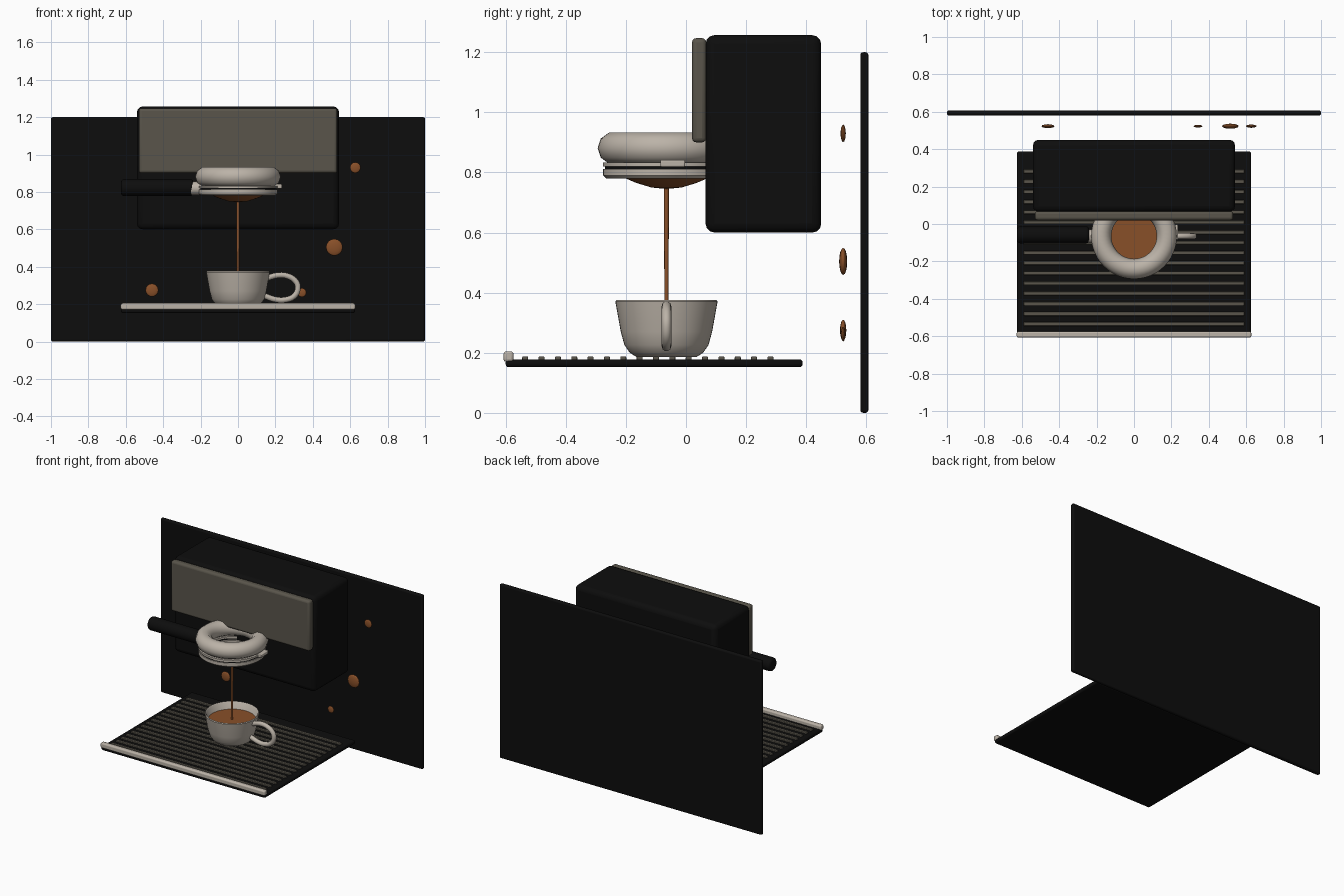
import bpy, bmesh, math
from mathutils import Matrix

cube = bpy.data.objects.get("Cube")
if cube:
    bpy.data.objects.remove(cube, do_unlink=True)


def material(name, rgb):
    m = bpy.data.materials.new(name)
    m.use_nodes = True
    m.diffuse_color = (*rgb, 1)
    m.node_tree.nodes["Principled BSDF"].inputs["Base Color"].default_value = (*rgb, 1)
    return m


black = material("matte black", (0.004, 0.004, 0.004))
steel = material("dark steel", (0.1, 0.09, 0.07))
cream = material("cream ceramic", (0.5, 0.45, 0.39))
coffee = material("coffee brown", (0.25, 0.08, 0.022))

CY = -0.065  # depth of the brewing axis


def finish(obj, name, mat):
    obj.name = name
    obj.data.materials.append(mat)
    bpy.ops.object.select_all(action="DESELECT")
    obj.select_set(True)
    bpy.context.view_layer.objects.active = obj
    bpy.ops.object.shade_smooth_by_angle(angle=math.radians(40))
    return obj


def box(name, x, y, z, mat, bevel=0.0):
    """Box from (min, max) pairs, with rounded edges."""
    bpy.ops.mesh.primitive_cube_add(size=1)
    obj = bpy.context.object
    spans = (x, y, z)
    obj.data.transform(Matrix.Diagonal([b - a for a, b in spans]).to_4x4())
    obj.location = [(a + b) / 2 for a, b in spans]
    if bevel:
        mod = obj.modifiers.new("rounded edges", "BEVEL")
        mod.width, mod.segments = bevel, 3
    return finish(obj, name, mat)


def lathe(name, profile, mat, steps=48, closed=False):
    """Revolve (radius, height) points about the brewing axis."""
    bm = bmesh.new()
    verts = [bm.verts.new((r, 0, z)) for r, z in profile]
    pairs = list(zip(verts, verts[1:]))
    if closed:
        pairs.append((verts[-1], verts[0]))
    edges = [bm.edges.new(p) for p in pairs]
    bmesh.ops.spin(bm, geom=verts + edges, axis=(0, 0, 1), cent=(0, 0, 0),
                   angle=math.tau, steps=steps)
    bmesh.ops.remove_doubles(bm, verts=bm.verts, dist=0.0001)
    bmesh.ops.recalc_face_normals(bm, faces=bm.faces)
    mesh = bpy.data.meshes.new(name)
    bm.to_mesh(mesh)
    bm.free()
    obj = bpy.data.objects.new(name, mesh)
    obj.location.y = CY
    bpy.context.collection.objects.link(obj)
    return finish(obj, name, mat)


def rod(name, x, y, z, radius, mat, bevel):
    """Round bar along x."""
    bpy.ops.mesh.primitive_cylinder_add(vertices=24, radius=radius, depth=x[1] - x[0],
                                        location=(sum(x) / 2, y, z),
                                        rotation=(0, math.pi / 2, 0))
    obj = bpy.context.object
    mod = obj.modifiers.new("rounded ends", "BEVEL")
    mod.width, mod.segments, mod.limit_method = bevel, 3, "ANGLE"
    return finish(obj, name, mat)


# Back wall, machine body and its front panel
box("back_wall", (-1, 1), (0.58, 0.607), (0, 1.2), black, 0.01)
box("machine_body", (-0.54, 0.54), (0.065, 0.45), (0.6, 1.257), black, 0.03)
box("front_panel", (-0.53, 0.53), (0.02, 0.068), (0.9, 1.247), steel, 0.015)

# Drip tray with slats and front rail
box("drip_tray", (-0.625, 0.625), (-0.6, 0.388), (0.152, 0.178), black, 0.01)
for i in range(16):
    y = -0.535 + i * 0.0544
    box("tray_slat", (-0.59, 0.59), (y - 0.01, y + 0.01), (0.17, 0.188), steel, 0.004)
box("tray_rail", (-0.627, 0.627), (-0.607, -0.574), (0.17, 0.205), cream, 0.009)

# Group head: rounded collar over a two-part ring with a dark groove
bpy.ops.mesh.primitive_torus_add(major_radius=0.175, minor_radius=0.054, major_segments=48,
                                 minor_segments=10, location=(0, CY, 0.881))
finish(bpy.context.object, "head_collar", cream)
lathe("head_ring_upper", [(0.14, 0.82), (0.212, 0.82), (0.212, 0.833), (0.14, 0.833)],
      cream, closed=True)
lathe("head_groove", [(0.14, 0.81), (0.205, 0.81), (0.205, 0.822), (0.14, 0.822)],
      black, closed=True)
lathe("head_ring_lower", [(0.125, 0.78), (0.2, 0.78), (0.211, 0.79), (0.211, 0.812),
                          (0.125, 0.812)], cream, closed=True)
box("head_lug", (0.19, 0.235), (-0.085, -0.003), (0.818, 0.842), cream, 0.005)

# Coffee basket under the head and the falling stream
lathe("coffee_basket", [(0, 0.79), (0.14, 0.79), (0.135, 0.78), (0.1, 0.765),
                        (0.05, 0.75), (0, 0.745)], coffee)
lathe("coffee_stream", [(0, 0.75), (0.008, 0.75), (0.007, 0.32), (0, 0.32)], coffee, 12)

# Filter handle on the model's right
rod("filter_handle", (-0.625, -0.24), -0.058, 0.823, 0.045, black, 0.015)
rod("handle_ferrule", (-0.258, -0.19), CY, 0.819, 0.036, cream, 0.006)

# Cup with a thin wall, its coffee and its loop handle
lathe("cup", [(0, 0.186), (0.1, 0.186), (0.122, 0.2), (0.14, 0.226), (0.152, 0.27),
              (0.17, 0.37), (0.166, 0.376), (0.159, 0.37), (0.141, 0.27),
              (0.128, 0.23), (0.1, 0.204), (0, 0.202)], cream)
lathe("cup_coffee", [(0, 0.328), (0.15, 0.328), (0.148, 0.318), (0, 0.318)], coffee)

curve = bpy.data.curves.new("cup_handle", "CURVE")
curve.dimensions = "3D"
curve.bevel_depth, curve.bevel_resolution, curve.use_fill_caps = 0.016, 3, True
path = [(0.157, 0.34), (0.21, 0.354), (0.265, 0.35), (0.31, 0.32), (0.32, 0.285),
        (0.3, 0.243), (0.25, 0.223), (0.2, 0.225), (0.14, 0.245)]
spline = curve.splines.new("BEZIER")
spline.bezier_points.add(len(path) - 1)
for point, (x, z) in zip(spline.bezier_points, path):
    point.co = (x, CY, z)
    point.handle_left_type = point.handle_right_type = "AUTO"
spline.resolution_u = 5
handle = bpy.data.objects.new("cup_handle", curve)
bpy.context.collection.objects.link(handle)
curve.materials.append(cream)

# Flattened coffee drops in front of the wall
for x, z, r in [(0.627, 0.93, 0.029), (0.515, 0.504, 0.045),
                (-0.46, 0.275, 0.035), (0.342, 0.262, 0.024)]:
    bpy.ops.mesh.primitive_uv_sphere_add(segments=12, ring_count=8, radius=r,
                                         location=(x, 0.523, z))
    drop = bpy.context.object
    drop.scale.y = 0.3
    finish(drop, "coffee_drop", coffee)
